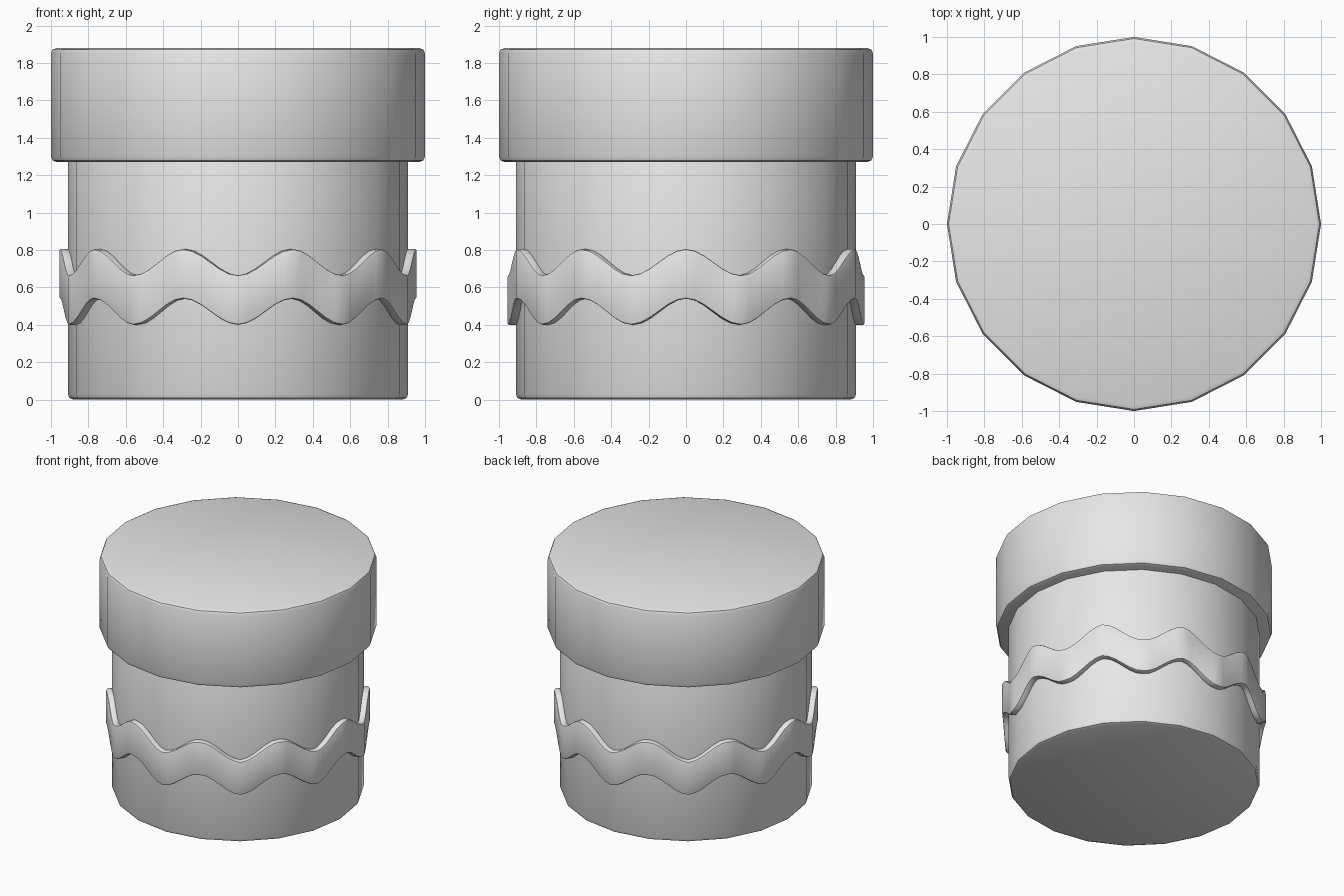
import bpy, bmesh, math
from mathutils import Vector

cube = bpy.data.objects.get("Cube")
if cube:
    bpy.data.objects.remove(cube, do_unlink=True)

SIDES = 20

grey = bpy.data.materials.new("light_grey")
grey.use_nodes = True
grey.diffuse_color = (0.8, 0.8, 0.8, 1)
grey.node_tree.nodes["Principled BSDF"].inputs["Base Color"].default_value = (0.8, 0.8, 0.8, 1)


def finish(name, bm, bevel):
    """Turn a bmesh into an object with softened rims and smooth sides."""
    bmesh.ops.recalc_face_normals(bm, faces=bm.faces)
    mesh = bpy.data.meshes.new(name)
    bm.to_mesh(mesh)
    bm.free()
    mesh.materials.append(grey)
    obj = bpy.data.objects.new(name, mesh)
    bpy.context.collection.objects.link(obj)
    bpy.ops.object.select_all(action='DESELECT')
    obj.select_set(True)
    bpy.context.view_layer.objects.active = obj
    mod = obj.modifiers.new("soft_rims", 'BEVEL')
    mod.width = bevel
    mod.segments = 2
    mod.limit_method = 'ANGLE'
    mod.angle_limit = math.radians(50)
    bpy.ops.object.modifier_apply(modifier=mod.name)
    bpy.ops.object.shade_smooth_by_angle(angle=math.radians(30))
    return obj


def corner(k, radius):
    a = math.tau * k / SIDES
    return Vector((radius * math.cos(a), radius * math.sin(a), 0))


def drum(name, radius, bottom, top, bevel):
    """Closed prism with a corner on each axis."""
    bm = bmesh.new()
    base = bm.faces.new([bm.verts.new(corner(k, radius) + Vector((0, 0, bottom)))
                         for k in range(SIDES)])
    new = bmesh.ops.extrude_face_region(bm, geom=[base], use_keep_orig=True)
    verts = [g for g in new["geom"] if isinstance(g, bmesh.types.BMVert)]
    bmesh.ops.translate(bm, verts=verts, vec=(0, 0, top - bottom))
    return finish(name, bm, bevel)


def wavy_band(name, inner, outer, low, high, wave, steps=6):
    """Ring whose rims rise and fall once for every two sides."""
    bm = bmesh.new()
    sections = []
    for k in range(SIDES):
        for s in range(steps):
            t = s / steps
            lift = wave * (0.5 + 0.5 * math.cos(math.pi * (k + t)))
            ring = []
            for radius, z in ((inner, low), (outer, low), (outer, high), (inner, high)):
                p = corner(k, radius).lerp(corner(k + 1, radius), t)
                p.z = z + lift
                ring.append(bm.verts.new(p))
            sections.append(ring)
    for a, b in zip(sections, sections[1:] + sections[:1]):
        for i in range(4):
            j = (i + 1) % 4
            bm.faces.new((a[i], a[j], b[j], b[i]))
    return finish(name, bm, 0.01)


# Main body, wide lid and zigzag trim
drum("body", 0.91, 0.0, 1.4, 0.03)
drum("lid", 1.0, 1.27, 1.88, 0.03)
wavy_band("wavy_trim", 0.89, 0.955, 0.4, 0.665, 0.14)
